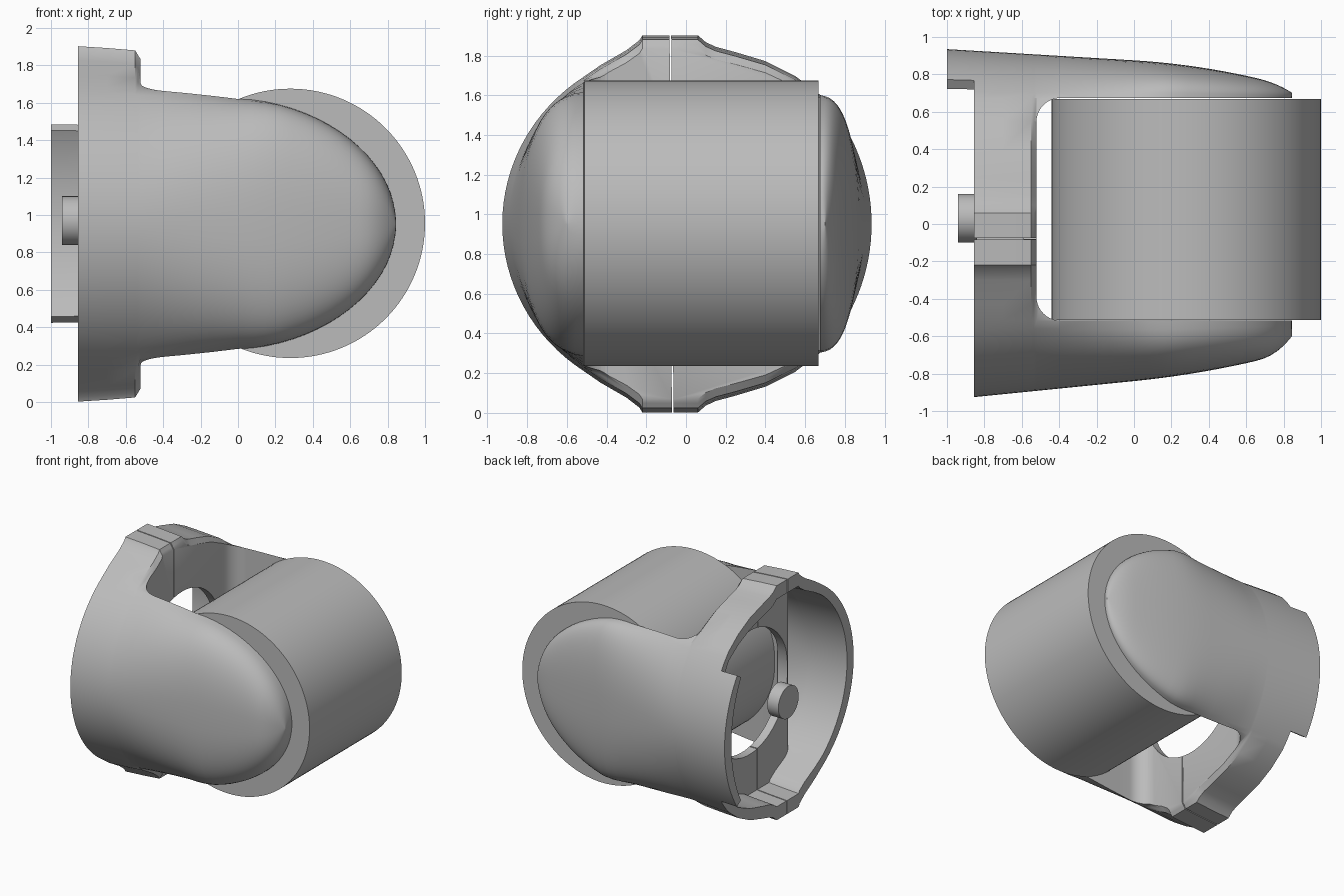
import bpy, bmesh, math
from mathutils import Matrix

if "Cube" in bpy.data.objects:
    bpy.data.objects.remove(bpy.data.objects["Cube"])

MID_Z = 0.952
IN_FRONT, IN_BACK = 0.517, 0.674   # fork gap limits in depth
TIP = 0.845                        # end of the arms
BASE_H = 0.74                      # half height of the base at the gap

grey = bpy.data.materials.new("satin grey")
grey.use_nodes = True
grey.diffuse_color = (0.5, 0.5, 0.5, 1)
grey.node_tree.nodes["Principled BSDF"].inputs["Base Color"].default_value = (0.5, 0.5, 0.5, 1)


def make(name, bm):
    bmesh.ops.recalc_face_normals(bm, faces=bm.faces)
    mesh = bpy.data.meshes.new(name)
    bm.to_mesh(mesh)
    bm.free()
    mesh.materials.append(grey)
    ob = bpy.data.objects.new(name, mesh)
    bpy.context.collection.objects.link(ob)
    return ob


def loft(name, rings):
    bm = bmesh.new()
    loops = [[bm.verts.new(p) for p in ring] for ring in rings]
    n = len(loops[0])
    for a, b in zip(loops, loops[1:]):
        for i in range(n):
            j = (i + 1) % n
            bm.faces.new((a[i], a[j], b[j], b[i]))
    bm.faces.new(loops[0])
    bm.faces.new(loops[-1])
    return make(name, bm)


def cylinder(name, centre, radius, length, axis, segments=96):
    bm = bmesh.new()
    bmesh.ops.create_cone(bm, cap_ends=True, segments=segments, radius1=radius,
                          radius2=radius, depth=length)
    turn = Matrix.Rotation(math.pi / 2, 4, 'Y' if axis == 'x' else 'X')
    bm.transform(Matrix.Translation(centre) @ turn)
    return make(name, bm)


def activate(ob):
    bpy.ops.object.select_all(action='DESELECT')
    ob.select_set(True)
    bpy.context.view_layer.objects.active = ob


def cut(ob, cutter):
    mod = ob.modifiers.new("cut", 'BOOLEAN')
    mod.operation = 'DIFFERENCE'
    mod.solver = 'EXACT'
    mod.object = cutter
    activate(ob)
    bpy.ops.object.modifier_apply(modifier=mod.name)
    bpy.data.objects.remove(cutter)


def smooth(ob, angle=32):
    activate(ob)
    bpy.ops.object.shade_smooth_by_angle(angle=math.radians(angle))


def clamp(v):
    return min(max(v, 0), 1)


# Raised rib across the top and bottom
RIB = [(-.43, .80), (-.3, .875), (-.235, .925), (-.22, .95), (.06, .95),
       (.1, .915), (.15, .892), (.25, .865), (.4, .82), (.55, .745)]


def half_height(x):
    if x < 0:
        return .668 - .127 * x - .05 * x * x
    return max(.668 * (1 - (x / TIP) ** 1.8) ** .5, .02)


def depths(x):
    # Depth of the front and back walls, rounded off toward the arm tips
    bend, tip = max(x, 0) ** 2, clamp((x - .64) / (TIP - .64)) ** 2.5
    return (.84 - .1 * x - .1 * bend - .085 * tip,
            .875 - .06 * x - .13 * bend - .03 * tip)


def section(x, wall=0.0):
    h = half_height(x) - wall
    front, back = depths(x)
    dome = clamp((x + .5) / .7)          # arms turn from oval walls to domes
    k = h / BASE_H * (1 - .05 * clamp((x + .55) / .03))

    def arch(depth, inner, half, sign):
        depth -= wall
        start = math.acos(inner / depth)
        pts = []
        for i in range(33):
            u = i / 16 - 1
            y_oval = depth * math.cos(start * u)
            z_oval = half * math.sin(start * u) / math.sin(start)
            c, s = abs(math.cos(u * math.pi / 2)), math.sin(u * math.pi / 2)
            y_dome = inner + (depth - inner) * c ** .8
            z_dome = half * math.copysign(abs(s) ** .8, s)
            pts.append((x, sign * (y_oval + (y_dome - y_oval) * dome),
                        MID_Z - sign * (z_oval + (z_dome - z_oval) * dome)))
        return pts
    # The front arch runs bottom to top, the back arch top to bottom
    top = [(x, y, MID_Z + z * k) for y, z in RIB]
    bottom = [(x, y, MID_Z - z * k) for y, z in reversed(RIB)]
    return (arch(front, IN_FRONT, h, -1) + top
            + arch(back, IN_BACK, h * (.88 + .12 * dome), 1) + bottom)


def slot(name, x0, grow, radius):
    # Upright prism with rounded inner corners, open toward the tips
    y0, y1 = -IN_FRONT - grow, IN_BACK + grow
    pts = [(2, y0), (2, y1)]
    for cy, base in ((y1 - radius, 90), (y0 + radius, 180)):
        pts += [(x0 + radius + radius * math.cos(math.radians(base + s * 9)),
                 cy + radius * math.sin(math.radians(base + s * 9))) for s in range(11)]
    return loft(name, [[(x, y, z) for x, y in pts] for z in (-1, 3)])


stations = [-1, -.855, -.7, -.55, -.535, -.52, -.4, -.27, -.13]
stations += [TIP * math.sin(math.pi / 2 * i / 18) for i in range(19)]
housing = loft("fork_housing", [section(x) for x in stations])

# Hollow interior, keeping an inner wall around the gap
hollow = [section(x, .085) for x in stations if x < .5]
hollow[0] = [(-1.1, y, z) for x, y, z in hollow[0]]
cavity = loft("cavity", hollow)
cut(cavity, slot("thick_slot", -.59, .05, .15))
cut(housing, slot("fork_slot", -.522, 0, .13))
cut(housing, cavity)

# Rear rim trimmed back, leaving one locating tab
notch = [(-1.2, -.4), (1.2, -.4), (1.2, .14), (.6, .54), (.6, 1.37),
         (1.2, 1.77), (1.2, 2.3), (-1.2, 2.3)]
cut(housing, loft("rim_trim", [[(x, y, z) for y, z in notch] for x in (-1.2, -.855)]))

# Shaft opening in the inner wall, and the slightly slanted seam between halves
cut(housing, cylinder("opening", (-.56, .03, MID_Z), .5, .3, 'x'))
seam = [(-.071, 0), (-.063, 0), (-.075, 2), (-.083, 2)]
cut(housing, loft("seam", [[(x, y, z) for y, z in seam] for x in (-1.2, -.3)]))
smooth(housing)

# Drum held in the fork, and the small rear pin
drum = cylinder("drum", (.28, .078, .955), .72, 1.18, 'y', 128)
smooth(drum)
pin = cylinder("rear_pin", (-.89, .03, .97), .13, .1, 'x', 48)
smooth(pin)
